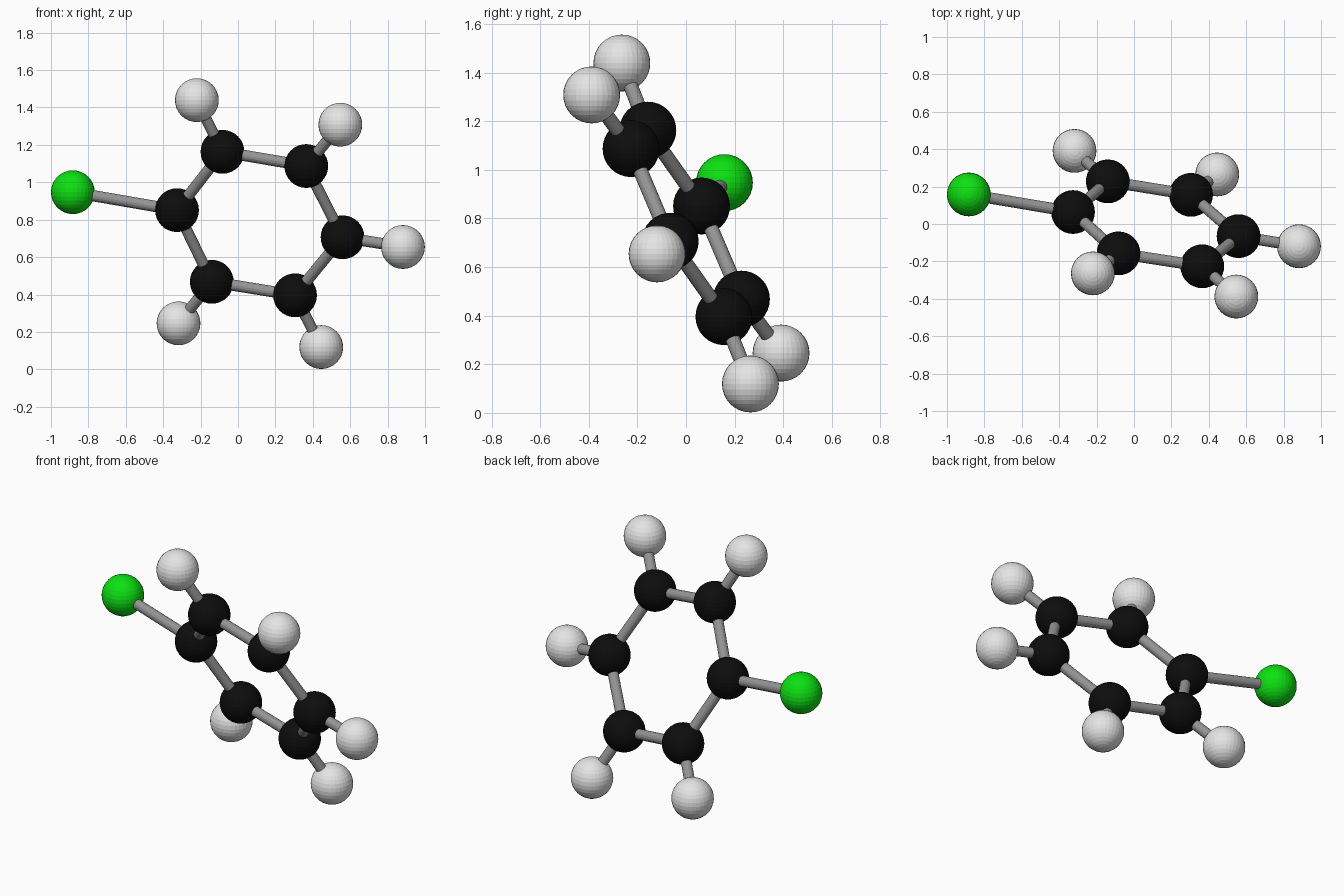
import bpy
from mathutils import Vector

if "Cube" in bpy.data.objects:
    bpy.data.objects.remove(bpy.data.objects["Cube"])

ATOM_R, BOND_R = 0.117, 0.03


def material(name, rgb):
    m = bpy.data.materials.new(name)
    m.diffuse_color = (*rgb, 1)
    m.use_nodes = True
    m.node_tree.nodes["Principled BSDF"].inputs["Base Color"].default_value = m.diffuse_color
    return m


black = material("black", (0.004, 0.004, 0.004))
white = material("light grey", (0.78, 0.78, 0.78))
green = material("green", (0.004, 0.75, 0.006))
grey = material("mid grey", (0.3, 0.3, 0.3))


def atom(name, pos, mat):
    bpy.ops.mesh.primitive_uv_sphere_add(segments=32, ring_count=16,
                                         radius=ATOM_R, location=pos)
    ob = bpy.context.object
    ob.name = name
    ob.data.materials.append(mat)


def bond(name, a, b):
    a, b = Vector(a), Vector(b)
    d = b - a
    bpy.ops.mesh.primitive_cylinder_add(vertices=16, radius=BOND_R,
                                        depth=d.length, location=(a + b) / 2)
    ob = bpy.context.object
    ob.name = name
    ob.rotation_euler = d.to_track_quat('Z', 'Y').to_euler()
    ob.data.materials.append(grey)


# Ring of six dark atoms, each with one outer atom
ring = [(-0.326, 0.064, 0.851), (-0.083, -0.157, 1.163), (0.365, -0.226, 1.087),
        (0.559, -0.065, 0.706), (0.305, 0.156, 0.396), (-0.140, 0.228, 0.468)]
outer = [(-0.883, 0.158, 0.947), (-0.220, -0.264, 1.439), (0.547, -0.388, 1.308),
         (0.882, -0.119, 0.654), (0.445, 0.265, 0.119), (-0.318, 0.391, 0.246)]

for i, (c, o) in enumerate(zip(ring, outer)):
    atom(f"ring_atom_{i}", c, black)
    atom(f"outer_atom_{i}", o, white if i else green)
    bond(f"ring_bond_{i}", c, ring[(i + 1) % 6])
    bond(f"outer_bond_{i}", c, o)
